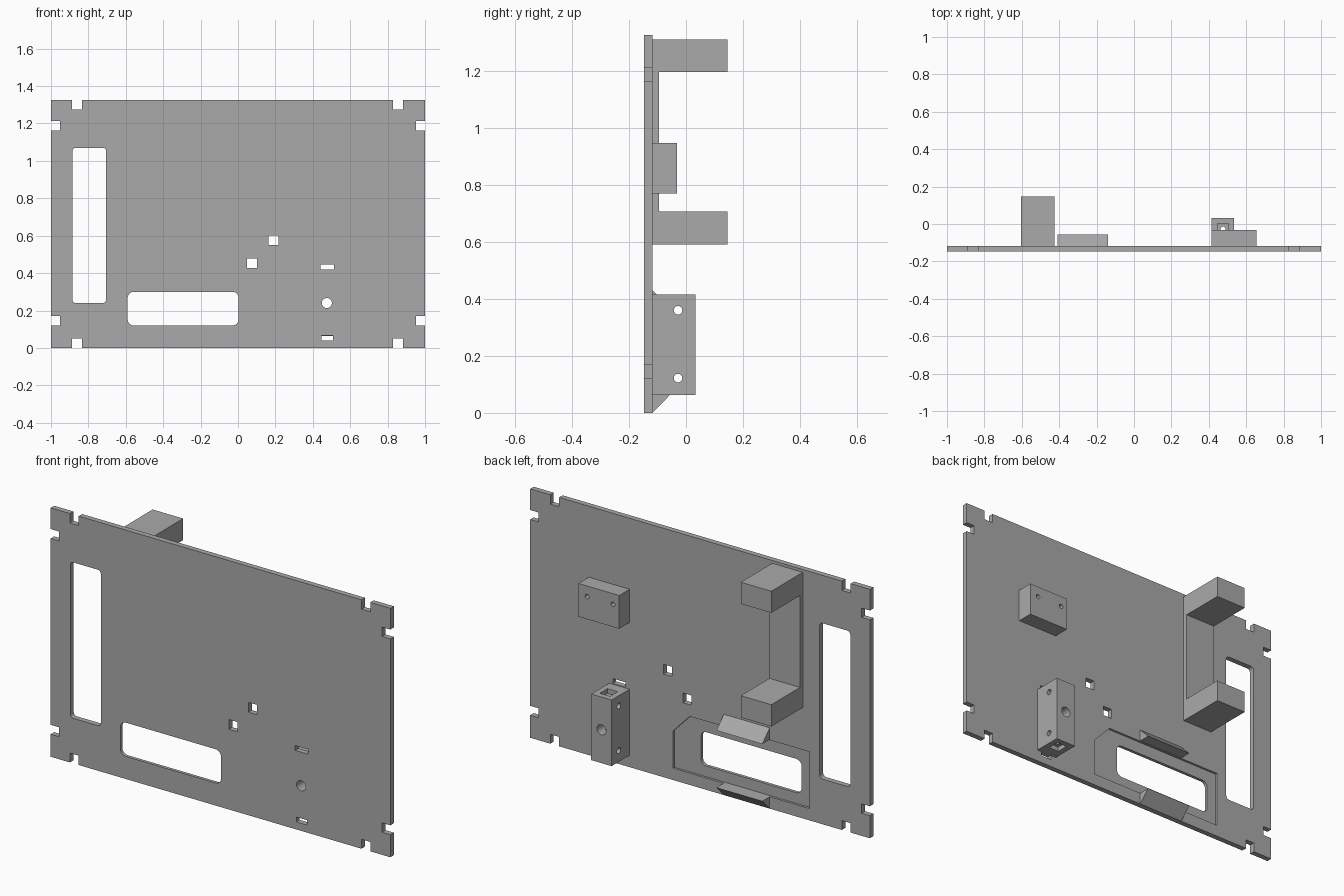
import bpy, bmesh, math

if "Cube" in bpy.data.objects:
    bpy.data.objects.remove(bpy.data.objects["Cube"])

grey = bpy.data.materials.new("plain grey")
grey.use_nodes = True
COLOUR = (0.4, 0.4, 0.4, 1)
grey.diffuse_color = COLOUR
grey.node_tree.nodes["Principled BSDF"].inputs["Base Color"].default_value = COLOUR

FRONT, BACK = -0.147, -0.118   # faces of the panel
HEIGHT = 1.325


def prism(name, profile, axis, lo, hi):
    """Extrude a 2D profile along an axis: x takes (y, z), y takes (x, z), z takes (x, y)."""
    place = {"x": lambda a, b, t: (t, a, b),
             "y": lambda a, b, t: (a, t, b),
             "z": lambda a, b, t: (a, b, t)}[axis]
    bm = bmesh.new()
    ends = [[bm.verts.new(place(a, b, t)) for a, b in profile] for t in (lo, hi)]
    bm.faces.new(ends[0])
    bm.faces.new(ends[1])
    n = len(profile)
    for i in range(n):
        j = (i + 1) % n
        bm.faces.new((ends[0][i], ends[0][j], ends[1][j], ends[1][i]))
    bmesh.ops.recalc_face_normals(bm, faces=bm.faces)
    mesh = bpy.data.meshes.new(name)
    bm.to_mesh(mesh)
    bm.free()
    mesh.materials.append(grey)
    obj = bpy.data.objects.new(name, mesh)
    bpy.context.collection.objects.link(obj)
    return obj


def rect(a0, a1, b0, b1):
    return [(a0, b0), (a1, b0), (a1, b1), (a0, b1)]


def circle(a, b, r, n=24):
    return [(a + r * math.cos(math.tau * i / n), b + r * math.sin(math.tau * i / n))
            for i in range(n)]


def rounded(a0, a1, b0, b1, r, n=6):
    corners = [(a1 - r, b1 - r), (a0 + r, b1 - r), (a0 + r, b0 + r), (a1 - r, b0 + r)]
    return [(a + r * math.cos(math.pi / 2 * (q + i / n)),
             b + r * math.sin(math.pi / 2 * (q + i / n)))
            for q, (a, b) in enumerate(corners) for i in range(n + 1)]


def cut(obj, cuts):
    """Subtract a list of (profile, axis, lo, hi) prisms, then drop the cutters."""
    cutters = []
    for spec in cuts:
        cutter = prism("cutter", *spec)
        cutter.hide_render = True
        mod = obj.modifiers.new("cut", "BOOLEAN")
        mod.operation, mod.solver, mod.object = "DIFFERENCE", "EXACT", cutter
        cutters.append(cutter)
    bpy.context.view_layer.update()
    graph = bpy.context.evaluated_depsgraph_get()
    mesh = bpy.data.meshes.new_from_object(obj.evaluated_get(graph))
    obj.modifiers.clear()
    obj.data = mesh
    for cutter in cutters:
        bpy.data.objects.remove(cutter)


def through(profile):
    return (profile, "y", FRONT - 0.1, BACK + 0.1)


# Panel with its openings
panel = prism("panel", rect(-1, 1, 0, HEIGHT), "y", FRONT, BACK)
openings = [rounded(-0.885, -0.705, 0.24, 1.07, 0.018),   # tall window
            rounded(-0.59, 0.003, 0.12, 0.30, 0.032),     # display window
            circle(0.475, 0.24, 0.027)]
for x, z in ((0.19, 0.575), (0.075, 0.453)):              # square button holes
    openings.append(rect(x - 0.026, x + 0.026, z - 0.026, z + 0.026))
for z, half in ((0.432, 0.037), (0.053, 0.031)):          # slots around the sensor block
    openings.append(rect(0.477 - half, 0.477 + half, z - 0.013, z + 0.013))

# Notches on all four edges
for x in (-0.861, 0.856):
    for z0, z1 in ((-0.1, 0.05), (HEIGHT - 0.05, HEIGHT + 0.1)):
        openings.append(rect(x - 0.026, x + 0.026, z0, z1))
for z in (0.145, 1.187):
    for x0, x1 in ((-1.1, -0.951), (0.951, 1.1)):
        openings.append(rect(x0, x1, z - 0.025, z + 0.025))

# Shallow seat for the display on the back, one corner clipped
seat = [(-0.645, 0.063), (0.16, 0.063), (0.16, 0.26), (0.06, 0.365), (-0.645, 0.365)]
cut(panel, [through(p) for p in openings] + [(seat, "y", BACK - 0.012, BACK + 0.1)])

# Wedge clips above and below the display
for name, root, tip in (("upper_clip", 0.43, 0.367), ("lower_clip", 0.0, 0.063)):
    prism(name, [(BACK, root), (-0.056, tip), (BACK, tip)], "x", -0.41, -0.14)

# Bracket: two arms joined by a thin strip
bracket = [(BACK, 0.59), (0.146, 0.59), (0.146, 0.706), (-0.095, 0.706),
           (-0.095, 1.195), (0.146, 1.195), (0.146, 1.31), (BACK, 1.31)]
prism("bracket", bracket, "x", -0.605, -0.425)

# Mounting block with two blind screw holes
mount = prism("mounting_block", rect(0.415, 0.655, 0.77, 0.947), "y", BACK, -0.031)
cut(mount, [(circle(x, 0.89, 0.012), "y", -0.09, 0.1) for x in (0.452, 0.604)])

# Sensor block with crossing bores and a square pocket at each end
sensor = prism("sensor_block", rect(0.415, 0.535, 0.063, 0.415), "y", BACK, 0.033)
pocket = rect(0.446, 0.506, -0.062, 0.002)
cut(sensor, [(circle(0.475, 0.24, 0.027), "y", -0.2, 0.2),
             (circle(-0.028, 0.36, 0.015), "x", 0.3, 0.7),
             (circle(-0.028, 0.122, 0.015), "x", 0.3, 0.7),
             (circle(0.476, -0.028, 0.014), "z", 0, 0.5),
             (pocket, "z", 0, 0.088),
             (pocket, "z", 0.39, 0.5)])

# Smooth the round bores, keep every edge sharp
for obj in (panel, mount, sensor):
    bpy.ops.object.select_all(action="DESELECT")
    obj.select_set(True)
    bpy.context.view_layer.objects.active = obj
    bpy.ops.object.shade_smooth_by_angle(angle=math.radians(30))
